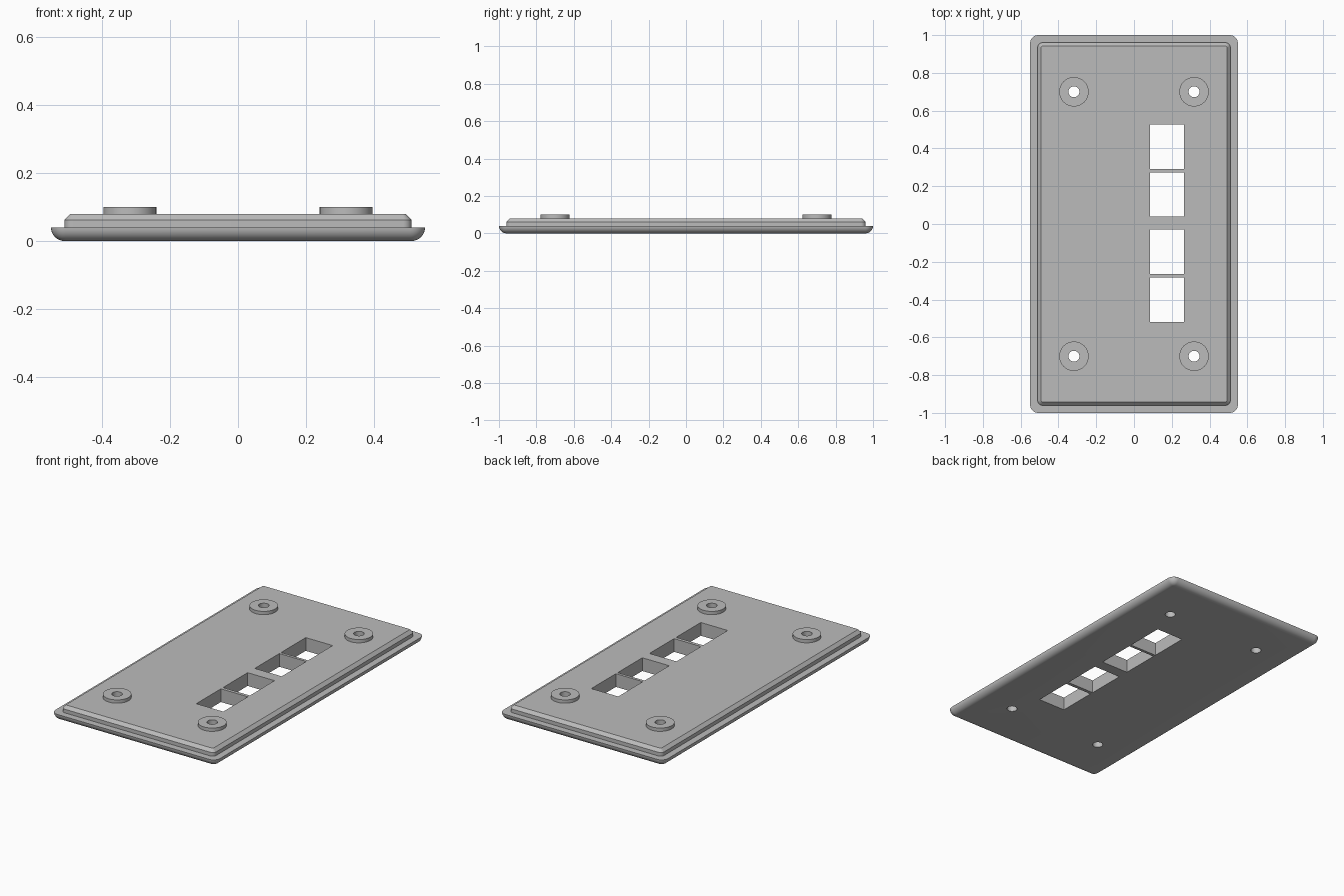
import bpy
import bmesh
from math import sin, cos, pi, radians

default = bpy.data.objects.get("Cube")
if default:
    bpy.data.objects.remove(default, do_unlink=True)

grey = bpy.data.materials.new("light grey plastic")
grey.use_nodes = True
COLOUR = (0.5, 0.5, 0.5, 1)
grey.diffuse_color = COLOUR
grey.node_tree.nodes["Principled BSDF"].inputs["Base Color"].default_value = COLOUR


def make_object(name, bm):
    bmesh.ops.recalc_face_normals(bm, faces=bm.faces)
    mesh = bpy.data.meshes.new(name)
    bm.to_mesh(mesh)
    bm.free()
    mesh.materials.append(grey)
    obj = bpy.data.objects.new(name, mesh)
    bpy.context.collection.objects.link(obj)
    return obj


def select_only(obj):
    bpy.ops.object.select_all(action="DESELECT")
    obj.select_set(True)
    bpy.context.view_layer.objects.active = obj


def rounded_rect(hx, hy, r, steps=8):
    points = []
    for i, (sx, sy) in enumerate([(1, 1), (-1, 1), (-1, -1), (1, -1)]):
        for k in range(steps + 1):
            a = (i + k / steps) * pi / 2
            points.append((sx * (hx - r) + r * cos(a), sy * (hy - r) + r * sin(a)))
    return points


def bridge(bm, lower, upper):
    n = len(lower)
    for i in range(n):
        j = (i + 1) % n
        bm.faces.new((lower[i], lower[j], upper[j], upper[i]))


# Plate: flange with a rolled lower edge, stepped up to a chamfered panel
HX, HY, ROLL = 0.55, 1.0, 0.04
sections = []
for k in range(9):
    a = k / 8 * pi / 2
    inset = ROLL * (1 - sin(a))
    sections.append((HX - inset, HY - inset, ROLL - inset + 0.003, ROLL * (1 - cos(a))))
sections += [(0.51, 0.96, 0.025, 0.04), (0.51, 0.96, 0.025, 0.062), (0.492, 0.942, 0.008, 0.08)]

bm = bmesh.new()
rings = [[bm.verts.new((x, y, z)) for x, y in rounded_rect(hx, hy, r)]
         for hx, hy, r, z in sections]
for lower, upper in zip(rings, rings[1:]):
    bridge(bm, lower, upper)
bm.faces.new(rings[0])
bm.faces.new(rings[-1])
plate = make_object("wall_plate", bm)

# Cutter: four rectangular port openings and four screw holes
BOSSES = [(sx * 0.318, sy * 0.70) for sx in (-1, 1) for sy in (-1, 1)]
HOLE, BOSS = 0.029, 0.078
bm = bmesh.new()
for y in (-0.402, -0.147, 0.156, 0.408):
    cube = bmesh.ops.create_cube(bm, size=1)["verts"]
    bmesh.ops.scale(bm, vec=(0.18, 0.235, 0.4), verts=cube)
    bmesh.ops.translate(bm, vec=(0.175, y, 0), verts=cube)
for x, y in BOSSES:
    pin = bmesh.ops.create_cone(bm, cap_ends=True, segments=32, radius1=HOLE,
                                radius2=HOLE, depth=0.4)["verts"]
    bmesh.ops.translate(bm, vec=(x, y, 0), verts=pin)
cutter = make_object("opening_cutter", bm)
cutter.hide_render = True

cut = plate.modifiers.new("openings", "BOOLEAN")
cut.operation = "DIFFERENCE"
cut.solver = "EXACT"
cut.object = cutter
select_only(plate)
bpy.ops.object.modifier_apply(modifier=cut.name)
bpy.data.objects.remove(cutter, do_unlink=True)
bpy.ops.object.shade_smooth_by_angle(angle=radians(30))

# Screw bosses: short tubes standing on the panel
for i, (x, y) in enumerate(BOSSES):
    bm = bmesh.new()
    loops = []
    for r, z in [(HOLE, 0.08), (HOLE, 0.1), (BOSS, 0.1), (BOSS, 0.08)]:
        loops.append([bm.verts.new((r * cos(2 * pi * k / 32), r * sin(2 * pi * k / 32), z))
                      for k in range(32)])
    for a, b in zip(loops, loops[1:] + loops[:1]):
        bridge(bm, a, b)
    boss = make_object(f"screw_boss_{i + 1}", bm)
    boss.location = (x, y, 0)
    select_only(boss)
    bpy.ops.object.shade_smooth_by_angle(angle=radians(30))
